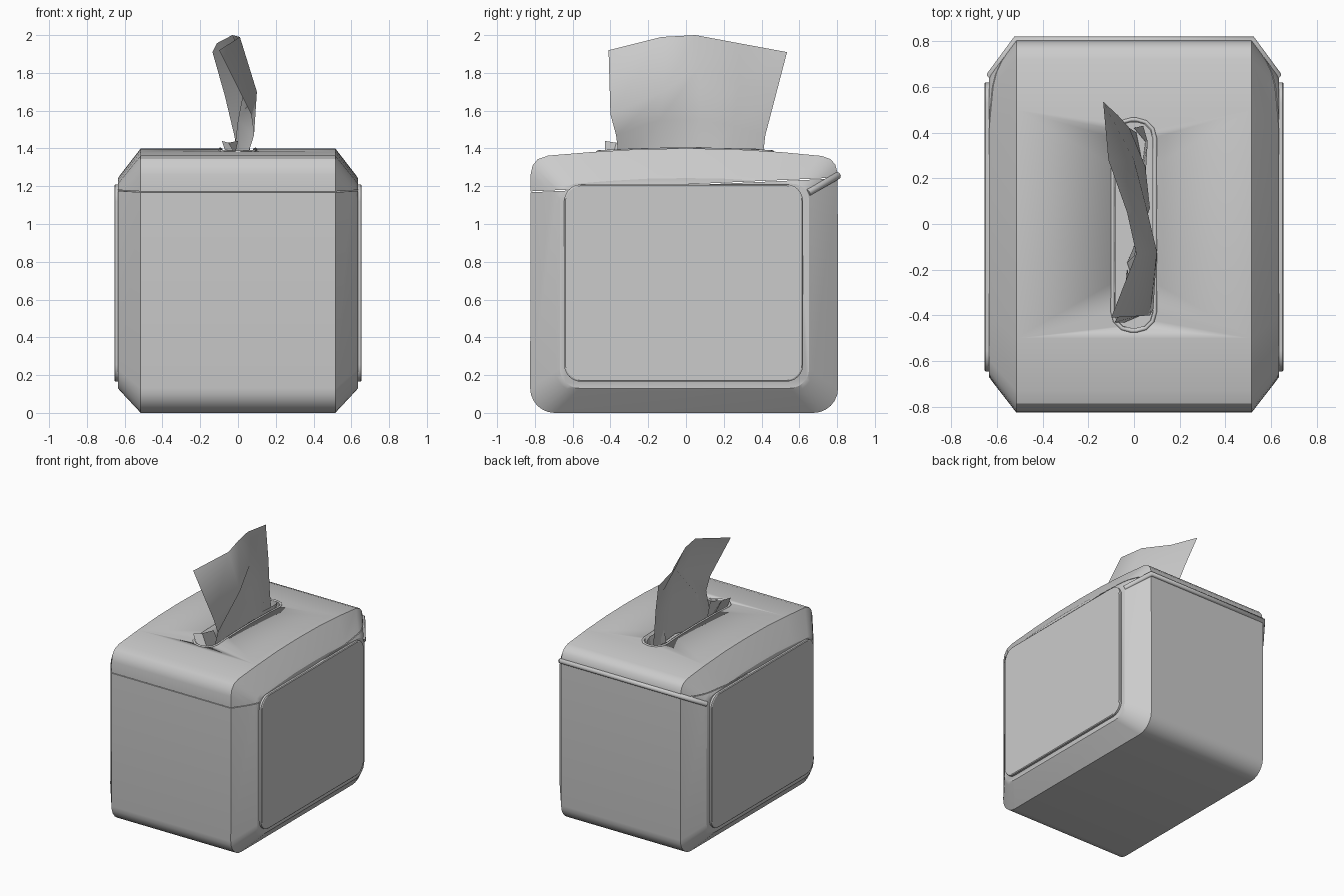
import bpy, bmesh, math
from mathutils import Vector

if "Cube" in bpy.data.objects:
    bpy.data.objects.remove(bpy.data.objects["Cube"])

grey = bpy.data.materials.new("plain_grey")
grey.use_nodes = True
grey.diffuse_color = (0.6, 0.6, 0.6, 1)
grey.node_tree.nodes["Principled BSDF"].inputs["Base Color"].default_value = (0.6, 0.6, 0.6, 1)


def finish(name, bm, angle=30):
    mesh = bpy.data.meshes.new(name)
    bm.to_mesh(mesh)
    bm.free()
    mesh.materials.append(grey)
    ob = bpy.data.objects.new(name, mesh)
    bpy.context.collection.objects.link(ob)
    bpy.ops.object.select_all(action='DESELECT')
    bpy.context.view_layer.objects.active = ob
    ob.select_set(True)
    bpy.ops.object.shade_smooth_by_angle(angle=math.radians(angle))
    return ob


def loft(rings, closed=True):
    """Skin equal-length point rings and cap both ends."""
    bm = bmesh.new()
    rows = [[bm.verts.new(p) for p in ring] for ring in rings]
    n = len(rows[0])
    for a, b in zip(rows, rows[1:]):
        for i in range(n if closed else n - 1):
            j = (i + 1) % n
            bm.faces.new((a[i], a[j], b[j], b[i]))
    if closed:
        bm.faces.new(rows[0])
        bm.faces.new(rows[-1])
        bmesh.ops.recalc_face_normals(bm, faces=bm.faces)
    return bm


def rounded_rect(u0, u1, v0, v1, r, steps=6):
    pts = []
    for k, (u, v) in enumerate(((u1 - r, v1 - r), (u0 + r, v1 - r),
                                (u0 + r, v0 + r), (u1 - r, v0 + r))):
        for s in range(steps + 1):
            a = math.pi / 2 * (k + s / steps)
            pts.append((u + r * math.cos(a), v + r * math.sin(a)))
    return pts


# Side outline of the box: rounded base and gently domed top
def side_outline():
    pts = rounded_rect(-0.825, 0.805, 0, 1.36, 0.13)
    base = pts[14:]
    top = [(0.803, 1.27), (0.79, 1.315), (0.765, 1.343), (0.72, 1.36),
           (0.5, 1.381), (0.25, 1.396), (0, 1.4), (-0.25, 1.396),
           (-0.5, 1.381), (-0.73, 1.362), (-0.785, 1.343), (-0.812, 1.31), (-0.823, 1.26)]
    return top + base


def box_shell():
    rings = []
    for x, t in ((-0.635, 1), (-0.622, 0.88), (-0.515, 0),
                 (0.515, 0), (0.622, 0.88), (0.635, 1)):
        rings.append([(x, y * (1 - 0.19 * t), z + t * (0.13 - z * 0.205))
                      for y, z in side_outline()])
    return loft(rings)


def cut_shell(name, height, keep_top):
    bm = box_shell()
    normal = Vector((0, -0.045, 1))
    cut = bmesh.ops.bisect_plane(bm, geom=bm.verts[:] + bm.edges[:] + bm.faces[:],
                                 plane_co=(0, -0.82, height), plane_no=normal,
                                 clear_inner=keep_top, clear_outer=not keep_top)
    edges = [e for e in cut["geom_cut"] if isinstance(e, bmesh.types.BMEdge)]
    bmesh.ops.edgenet_fill(bm, edges=edges)
    bmesh.ops.recalc_face_normals(bm, faces=bm.faces)
    return finish(name, bm)


body = cut_shell("box_body", 1.168, False)
lid = cut_shell("box_lid", 1.173, True)


# Slot sunk into the lid
def slot_loop(grow, z):
    return [(x, y, z) for x, y in
            rounded_rect(-0.082 - grow, 0.08 + grow, -0.455 - grow, 0.445 + grow,
                         0.07 + grow, 3)]


cutter = finish("slot_cutter", loft([slot_loop(0, 1.29), slot_loop(0, 1.5)]))
cutter.hide_render = True
cutter.hide_set(True)
cutter.display_type = 'WIRE'
hole = lid.modifiers.new("slot", 'BOOLEAN')
hole.object = cutter
hole.operation = 'DIFFERENCE'
hole.solver = 'EXACT'


# Swept round bead, used for the rim and the hinge lip
def bead(name, pts, radius, cyclic):
    curve = bpy.data.curves.new(name, 'CURVE')
    curve.dimensions = '3D'
    curve.bevel_depth = radius
    curve.bevel_resolution = 2
    curve.use_fill_caps = True
    line = curve.splines.new('POLY')
    line.points.add(len(pts) - 1)
    for p, co in zip(line.points, pts):
        p.co = (*co, 1)
    line.use_cyclic_u = cyclic
    curve.materials.append(grey)
    ob = bpy.data.objects.new(name, curve)
    bpy.context.collection.objects.link(ob)


rim = []
loop = slot_loop(0.012, 0)
for i, (x, y, _) in enumerate(loop):
    x2, y2, _ = loop[(i + 1) % len(loop)]
    parts = 6 if abs(y2 - y) > 0.3 else 1
    for s in range(parts):
        yy = y + (y2 - y) * s / parts
        rim.append((x + (x2 - x) * s / parts, yy, 1.396 - 0.068 * yy * yy))
bead("slot_rim", rim, 0.009, True)
bead("hinge_lip", [(-0.628, 0.645, 1.165), (-0.515, 0.802, 1.255),
                   (0.515, 0.802, 1.255), (0.628, 0.645, 1.165)], 0.02, False)

# Raised side panels with a softened edge
for side, name in ((1, "left_panel"), (-1, "right_panel")):
    rings = []
    for x, inset in ((0.6, 0), (0.65, 0), (0.655, 0.006)):
        rings.append([(side * x, y, z) for y, z in
                      rounded_rect(-0.645 + inset, 0.62 - inset,
                                   0.165 + inset, 1.21 - inset, 0.09)])
    finish(name, loft(rings))

# Crumpled tissue, from its free top edge down into the slot
tissue = [
    [(-0.135, 0.535, 1.91), (-0.112, 0.28, 1.957), (-0.03, 0.05, 2.0),
     (0.01, -0.13, 1.99), (-0.1, -0.41, 1.92)],
    [(-0.07, 0.475, 1.68), (0.0, 0.28, 1.74), (0.055, 0.07, 1.83),
     (0.1, -0.12, 1.7), (0.07, -0.4, 1.58)],
    [(-0.02, 0.42, 1.47), (0.05, 0.25, 1.52), (0.07, 0.07, 1.55),
     (0.0, -0.14, 1.55), (0.085, -0.37, 1.47)],
    [(0.01, 0.4, 1.3), (0.04, 0.25, 1.3), (0.06, 0.05, 1.3),
     (-0.03, -0.17, 1.3), (0.03, -0.35, 1.3)]]
finish("tissue", loft(tissue, closed=False), 60)

# Loose folds peeking from the slot ends
finish("front_fold", loft([[(-0.085, -0.43, 1.44), (-0.05, -0.37, 1.43), (0.0, -0.3, 1.44)],
                           [(-0.04, -0.43, 1.3), (0.03, -0.4, 1.3), (-0.03, -0.2, 1.3)]],
                          closed=False))
finish("back_fold", loft([[(0.04, 0.43, 1.39), (0.06, 0.36, 1.4), (0.05, 0.2, 1.4)],
                          [(0.0, 0.42, 1.3), (0.05, 0.36, 1.3), (0.03, 0.2, 1.3)]],
                         closed=False))
